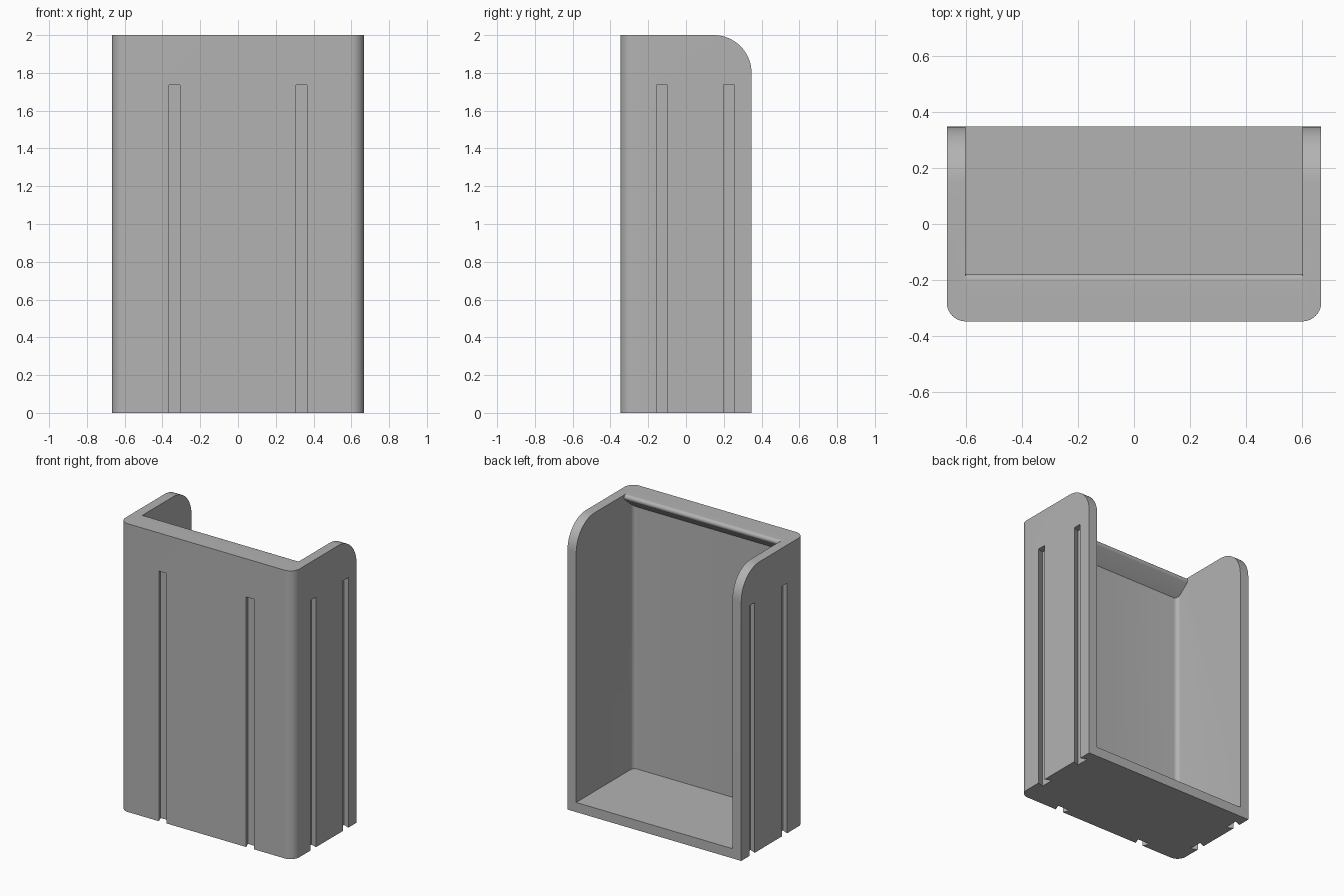
import bpy, bmesh
from math import sin, cos, radians

old = bpy.data.objects.get("Cube")
if old:
    bpy.data.objects.remove(old, do_unlink=True)

W, D, H = 0.667, 0.347, 2.0      # half width, half depth, height
T = 0.067                        # wall thickness

grey = bpy.data.materials.new("plain grey")
grey.use_nodes = True
colour = (0.45, 0.45, 0.45, 1)
grey.diffuse_color = colour
grey.node_tree.nodes["Principled BSDF"].inputs["Base Color"].default_value = colour


def arc(cx, cy, r, start, end, steps=10):
    angles = [radians(start + (end - start) * i / steps) for i in range(steps + 1)]
    return [(cx + r * cos(a), cy + r * sin(a)) for a in angles]


def prism(name, outline, low, high, along):
    """Extrude a 2D outline along z (outline in x, y) or x (outline in y, z)."""
    place = {"z": lambda a, b, t: (a, b, t), "x": lambda a, b, t: (t, a, b)}[along]
    bm = bmesh.new()
    ends = [[bm.verts.new(place(a, b, t)) for a, b in outline] for t in (low, high)]
    for ring in ends:
        bm.faces.new(ring)
    n = len(outline)
    for i in range(n):
        j = (i + 1) % n
        bm.faces.new((ends[0][i], ends[0][j], ends[1][j], ends[1][i]))
    bmesh.ops.recalc_face_normals(bm, faces=bm.faces)
    mesh = bpy.data.meshes.new(name)
    bm.to_mesh(mesh)
    bm.free()
    mesh.materials.append(grey)
    obj = bpy.data.objects.new(name, mesh)
    bpy.context.collection.objects.link(obj)
    return obj


def combine(target, tool, operation):
    """Apply a boolean and remove the tool."""
    mod = target.modifiers.new("join", "BOOLEAN")
    mod.operation, mod.object, mod.solver = operation, tool, "EXACT"
    bpy.context.view_layer.update()
    graph = bpy.context.evaluated_depsgraph_get()
    mesh = bpy.data.meshes.new_from_object(target.evaluated_get(graph))
    target.modifiers.clear()
    target.data = mesh
    bpy.data.objects.remove(tool, do_unlink=True)


# Outer body: footprint with rounded front corners
footprint = (arc(-W + T, -D + T, T, 180, 270) + arc(W - T, -D + T, T, 270, 360)
             + [(W, D), (-W, D)])
holder = prism("holder", footprint, 0, H, "z")

# Rounded upper back corners of the side walls
R = 0.2
side = [(-1, -1), (D, -1)] + arc(D - R, H - R, R, 0, 90, 16) + [(D - R, H), (-1, H)]
side.pop(-2)
combine(holder, prism("side_profile", side, -1, 1, "x"), "INTERSECT")

# Cavity, open at the back and top, with small inner corner fillets
f, iw, iy = 0.03, W - T, -D + T
cavity = (arc(-iw + f, iy + f, f, 180, 270, 6) + arc(iw - f, iy + f, f, 270, 360, 6)
          + [(iw, 1), (-iw, 1)])
combine(holder, prism("cavity", cavity, T, H + 1, "z"), "DIFFERENCE")

# Overhanging lip along the top of the front wall
r, tip = 0.02, -0.178
lip = [(iy - 0.03, H)] + arc(tip - r, H - r, r, 90, -45, 8)
lip += [(iy, 1.885), (iy - 0.03, 1.885)]
combine(holder, prism("lip", lip, -iw - 0.02, iw + 0.02, "x"), "UNION")

# Undercut mounting slots in the front and the sides
depth, flare, out, top = 0.045, 0.018, 0.02, 1.735
half = 0.029
section = [(-half, -out), (half, -out), (half, 0), (half + flare, depth),
           (-half - flare, depth), (-half, 0)]
slots = [[(x + u, -D + v) for u, v in section] for x in (-0.335, 0.335)]
slots += [[(s * (W - v), y + u) for u, v in section]
          for s in (-1, 1) for y in (-0.128, 0.228)]
for outline in slots:
    combine(holder, prism("slot", outline, -0.1, top, "z"), "DIFFERENCE")

# Smooth shading on the rounded parts only
bpy.ops.object.select_all(action="DESELECT")
holder.select_set(True)
bpy.context.view_layer.objects.active = holder
bpy.ops.object.shade_smooth_by_angle(angle=radians(25))
